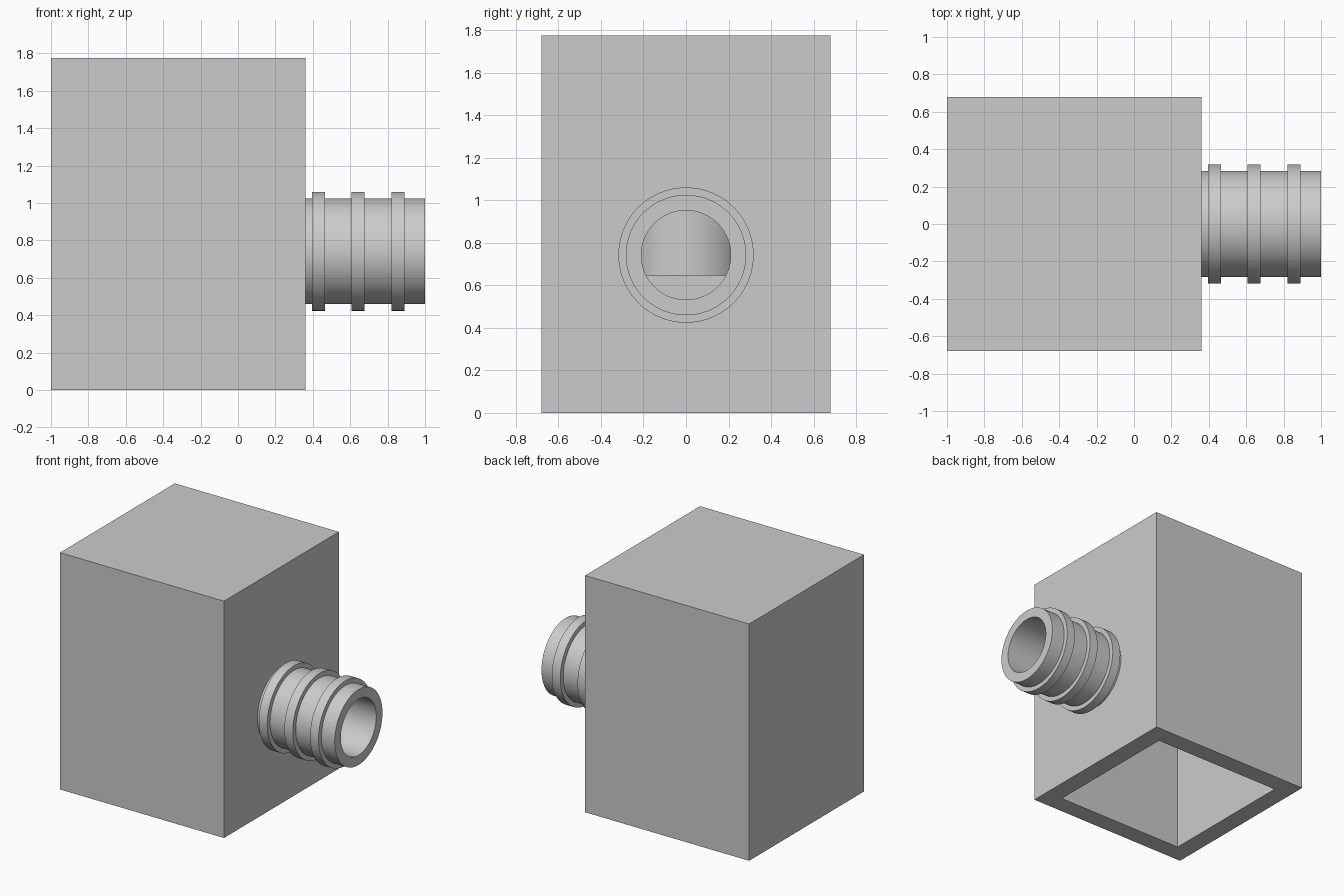
import bpy, bmesh, math
from mathutils import Matrix, Vector

if "Cube" in bpy.data.objects:
    bpy.data.objects.remove(bpy.data.objects["Cube"], do_unlink=True)

# Main dimensions
BOX_X, HALF, HEIGHT, WALL = -0.32, 0.68, 1.775, 0.14
FACE_X, PIPE_Z = BOX_X + HALF, 0.742
BORE, PIPE_R, RIB_R = 0.21, 0.283, 0.318

grey = bpy.data.materials.new("light grey")
grey.use_nodes = True
COLOUR = (0.6, 0.6, 0.6, 1)
grey.diffuse_color = COLOUR
grey.node_tree.nodes["Principled BSDF"].inputs["Base Color"].default_value = COLOUR


def finish(name, bm):
    bmesh.ops.recalc_face_normals(bm, faces=bm.faces)
    mesh = bpy.data.meshes.new(name)
    bm.to_mesh(mesh)
    bm.free()
    mesh.materials.append(grey)
    obj = bpy.data.objects.new(name, mesh)
    bpy.context.collection.objects.link(obj)
    return obj


def block(name, half, z0, z1):
    bm = bmesh.new()
    size = Matrix.Diagonal((2 * half, 2 * half, z1 - z0, 1))
    bmesh.ops.create_cube(bm, size=1, matrix=Matrix.Translation((BOX_X, 0, (z0 + z1) / 2)) @ size)
    return finish(name, bm)


def cylinder(name, radius, length, centre, along_x=False):
    bm = bmesh.new()
    turn = Matrix.Rotation(math.pi / 2 if along_x else 0, 4, "Y")
    bmesh.ops.create_cone(bm, cap_ends=True, segments=96, radius1=radius, radius2=radius,
                          depth=length, matrix=Matrix.Translation(centre) @ turn)
    return finish(name, bm)


def cut(target, cutter):
    mod = target.modifiers.new("cut", "BOOLEAN")
    mod.operation, mod.solver, mod.object = "DIFFERENCE", "EXACT", cutter
    bpy.context.view_layer.objects.active = target
    bpy.ops.object.modifier_apply(modifier=mod.name)
    bpy.data.objects.remove(cutter, do_unlink=True)


def smooth(obj):
    bpy.ops.object.select_all(action="DESELECT")
    obj.select_set(True)
    bpy.context.view_layer.objects.active = obj
    bpy.ops.object.shade_smooth_by_angle(angle=math.radians(30))


# Housing: box open underneath, with a round port in its right wall
housing = block("housing", HALF, 0, HEIGHT)
cut(housing, block("cavity_cutter", HALF - WALL, -0.2, HEIGHT - WALL))
cut(housing, cylinder("port_cutter", BORE, WALL * 2, (FACE_X - WALL / 2, 0, PIPE_Z), True))
smooth(housing)

# Hose spigot: ribbed profile spun around the pipe axis
profile = [(FACE_X, BORE), (FACE_X, PIPE_R)]
for start in (0.395, 0.607, 0.82):
    end = start + 0.07
    profile += [(start, PIPE_R), (start, RIB_R), (end, RIB_R), (end, PIPE_R)]
profile += [(1, PIPE_R), (1, BORE)]
bm = bmesh.new()
ring = [bm.verts.new((x, 0, PIPE_Z + r)) for x, r in profile]
edges = [bm.edges.new((a, b)) for a, b in zip(ring, ring[1:] + ring[:1])]
bmesh.ops.spin(bm, geom=ring + edges, cent=Vector((0, 0, PIPE_Z)), axis=(1, 0, 0),
               angle=2 * math.pi, steps=96)
bmesh.ops.remove_doubles(bm, verts=bm.verts, dist=1e-4)
smooth(finish("hose_spigot", bm))

# Round post hanging from the ceiling of the cavity
post_bottom, post_top = 0.645, HEIGHT - WALL
smooth(cylinder("inner_post", PIPE_R, post_top - post_bottom,
                (BOX_X, 0, (post_bottom + post_top) / 2)))
